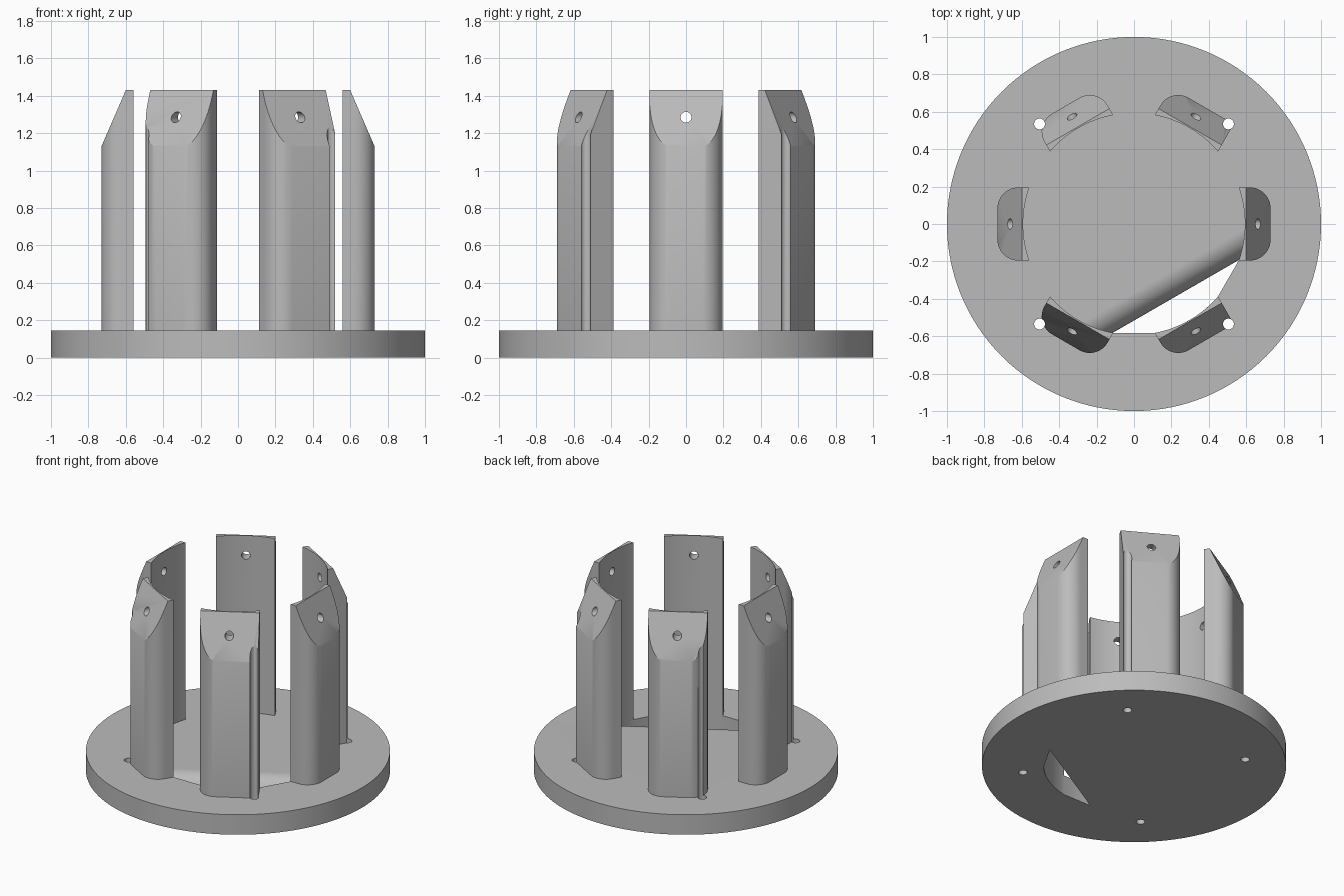
import bpy, bmesh, math
from mathutils import Matrix, Vector

if "Cube" in bpy.data.objects:
    bpy.data.objects.remove(bpy.data.objects["Cube"])

THICK, TOP = 0.145, 1.43          # base thickness, post height
R_IN, R_OUT, HALF = 0.593, 0.73, 0.195   # post inner arc, outer face, half width
HALF_ANG = math.asin(HALF / R_IN)

grey = bpy.data.materials.new("light_grey")
grey.diffuse_color = (0.5, 0.5, 0.5, 1)
grey.use_nodes = True
grey.node_tree.nodes["Principled BSDF"].inputs["Base Color"].default_value = grey.diffuse_color


def add_object(name, bm, helper=False):
    bmesh.ops.recalc_face_normals(bm, faces=bm.faces)
    me = bpy.data.meshes.new(name)
    bm.to_mesh(me)
    bm.free()
    ob = bpy.data.objects.new(name, me)
    bpy.context.collection.objects.link(ob)
    me.materials.append(grey)
    ob.hide_render = helper
    if helper:
        ob.hide_set(True)
    return ob


def prism(points, vec):
    """Extrude a closed outline of 3D points along vec."""
    bm = bmesh.new()
    face = bm.faces.new([bm.verts.new(p) for p in points])
    ext = bmesh.ops.extrude_face_region(bm, geom=[face])
    bmesh.ops.translate(bm, vec=vec, verts=[v for v in ext["geom"] if isinstance(v, bmesh.types.BMVert)])
    return bm


def rod(name, radius, depth, matrix, sides=32):
    bm = bmesh.new()
    bmesh.ops.create_cone(bm, cap_ends=True, segments=sides, radius1=radius,
                          radius2=radius, depth=depth, matrix=matrix)
    return add_object(name, bm, True)


def boolean(ob, cutter, op="DIFFERENCE"):
    m = ob.modifiers.new(op.lower(), "BOOLEAN")
    m.operation, m.object, m.solver = op, cutter, "EXACT"


def arc(cx, cy, r, a0, a1, n):
    return [(cx + r * math.cos(a0 + (a1 - a0) * i / n),
             cy + r * math.sin(a0 + (a1 - a0) * i / n)) for i in range(n + 1)]


# vertical screw hole cutters
screw_holes = [rod("screw_hole_cutter", 0.029, 4, Matrix.Translation((sx * 0.505, sy * 0.535, 0)))
               for sx in (-1, 1) for sy in (-1, 1)]

# round base plate
bm = bmesh.new()
bmesh.ops.create_cone(bm, cap_ends=True, segments=128, radius1=1, radius2=1, depth=THICK,
                      matrix=Matrix.Translation((0, 0, THICK / 2)))
base = add_object("base_plate", bm)

# exit slot with a rounded lip, bounded by the ring of posts
lip = 0.13
profile = [(0.447, -0.1)] + arc(0.447 - lip, THICK - lip, lip, 0, math.pi / 2, 16)
profile += [(0.447 - lip, 0.3), (0.8, 0.3), (0.8, -0.1)]
slot_bm = prism([(d, -0.9, z) for d, z in profile], Vector((0, 1.8, 0)))
slot_bm.transform(Matrix.Rotation(-math.pi / 3, 4, "Z"))
slot = add_object("slot_cutter", slot_bm, True)
ring = []
for k in range(6):
    a = k * math.pi / 3
    ring += arc(0, 0, R_IN, a - HALF_ANG, a + HALF_ANG, 12)
boundary = add_object("slot_boundary", prism([(x, y, -0.05) for x, y in ring], Vector((0, 0, 0.25))), True)
boolean(slot, boundary, "INTERSECT")
boolean(base, slot)
for h in screw_holes:
    boolean(base, h)


# upright posts: concave inside, rounded outer corners, slanted top
def post(k):
    ang = k * math.pi / 3
    rot = Matrix.Rotation(ang, 4, "Z")
    r = 0.11
    sharp = {1: -1, 5: 1}.get(k, 0)      # square corner next to a screw hole
    outline = arc(0, 0, R_IN, HALF_ANG, -HALF_ANG, 16)
    for side in (-1, 1):
        if side == sharp:
            outline.append((R_OUT, side * HALF))
        else:
            a0, a1 = (-math.pi / 2, 0) if side < 0 else (0, math.pi / 2)
            outline += arc(R_OUT - r, side * (HALF - r), r, a0, a1, 12)
    bm = prism([(x, y, THICK) for x, y in outline], Vector((0, 0, TOP - THICK)))
    cut = bmesh.ops.bisect_plane(bm, geom=bm.verts[:] + bm.edges[:] + bm.faces[:],
                                 plane_co=(R_OUT, 0, 1.13), plane_no=(0.3, 0, 0.13), clear_outer=True)
    bmesh.ops.holes_fill(bm, edges=[e for e in bm.edges if e.is_boundary], sides=0)
    bm.transform(rot)
    ob = add_object("post", bm)
    # cross hole through the slanted face
    boolean(ob, rod("cross_hole_cutter", 0.029, 0.4,
                    rot @ Matrix.Translation((0.66, 0, 1.285)) @ Matrix.Rotation(math.pi / 2, 4, "Y")))
    if k % 3:
        for h in screw_holes:
            boolean(ob, h)
    return ob


solids = [base] + [post(k) for k in range(6)]

# apply cuts and shade smooth across the curves
bpy.context.view_layer.update()
deps = bpy.context.evaluated_depsgraph_get()
meshes = [bpy.data.meshes.new_from_object(o.evaluated_get(deps)) for o in solids]
for o, me in zip(solids, meshes):
    o.modifiers.clear()
    o.data = me
for o in [o for o in bpy.data.objects if o not in solids]:
    bpy.data.objects.remove(o)
bpy.ops.object.select_all(action="DESELECT")
for o in solids:
    o.select_set(True)
bpy.context.view_layer.objects.active = base
bpy.ops.object.shade_smooth_by_angle(angle=math.radians(25))
